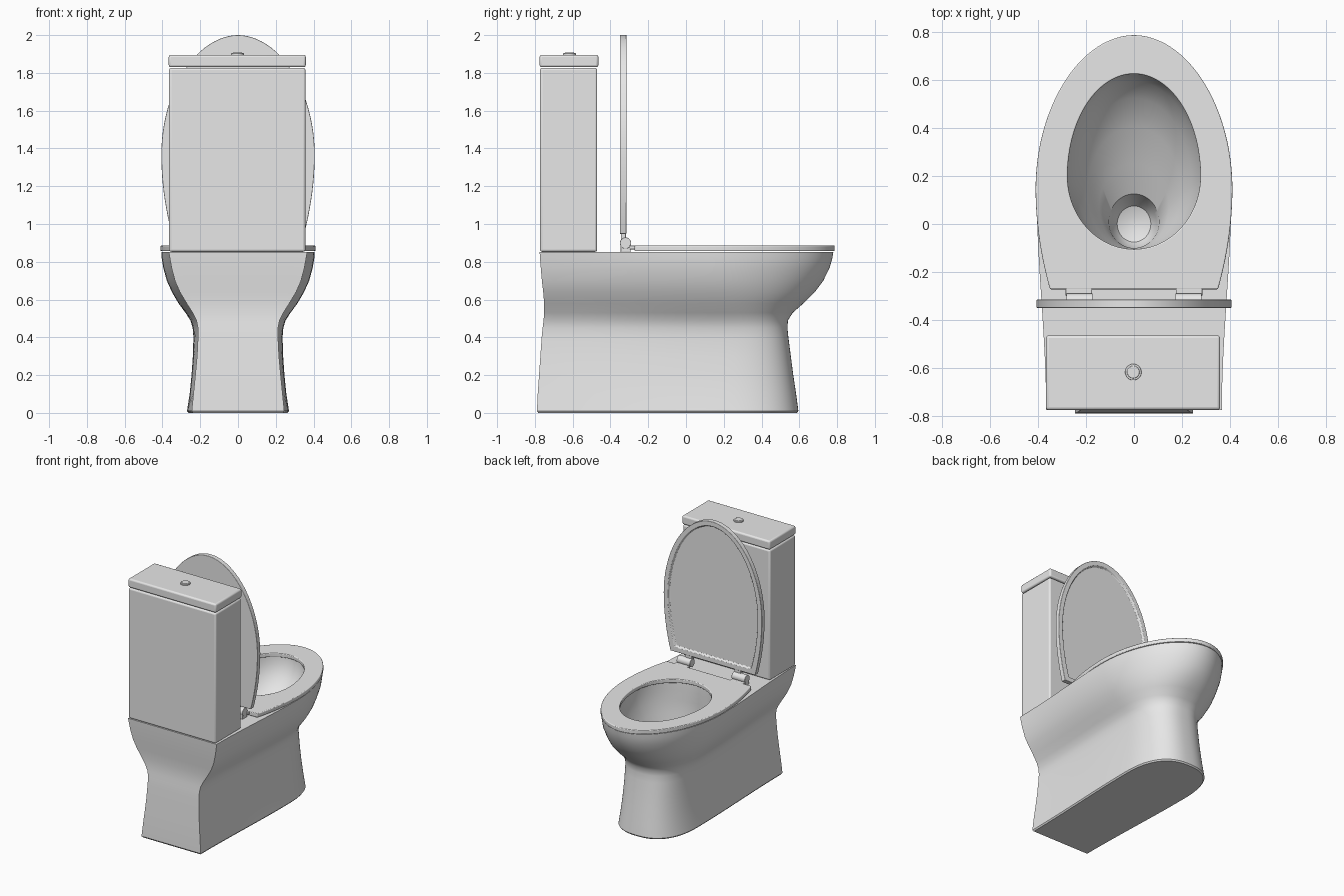
import bpy, bmesh, math
from math import pi, sin, cos, atan2

if "Cube" in bpy.data.objects:
    bpy.data.objects.remove(bpy.data.objects["Cube"])

white = bpy.data.materials.new("white ceramic")
white.diffuse_color = (0.8, 0.8, 0.8, 1)
white.use_nodes = True
white.node_tree.nodes["Principled BSDF"].inputs["Base Color"].default_value = white.diffuse_color


def finish(obj, bevel=0, angle=32):
    """Material, optional bevel, smooth shading with sharp edges."""
    obj.data.materials.append(white)
    if bevel:
        m = obj.modifiers.new("bevel", 'BEVEL')
        m.width, m.segments, m.limit_method = bevel, 3, 'ANGLE'
        m.angle_limit = math.radians(50)
    bpy.ops.object.select_all(action='DESELECT')
    obj.select_set(True)
    bpy.context.view_layer.objects.active = obj
    bpy.ops.object.shade_smooth_by_angle(angle=math.radians(angle))
    return obj


def loft(name, rings, caps=True, closed=False, bevel=0):
    """Skin a list of rings that have equal point counts."""
    bm = bmesh.new()
    vr = [[bm.verts.new(p) for p in r] for r in rings]
    n = len(vr[0])
    pairs = list(zip(vr, vr[1:])) + ([(vr[-1], vr[0])] if closed else [])
    for a, b in pairs:
        for i in range(n):
            j = (i + 1) % n
            bm.faces.new((a[i], a[j], b[j], b[i]))
    if caps:
        bm.faces.new(vr[0][::-1])
        bm.faces.new(vr[-1])
    bmesh.ops.recalc_face_normals(bm, faces=bm.faces)
    me = bpy.data.meshes.new(name)
    bm.to_mesh(me)
    bm.free()
    obj = bpy.data.objects.new(name, me)
    bpy.context.collection.objects.link(obj)
    return finish(obj, bevel)


def outline(yb, yf, wb, wf, yc, n=2.0, ease=2):
    """D shape: flat back, easing sides, (super)elliptical front."""
    pts = []
    for i in range(49):
        t = pi * i / 48
        c, s = cos(t), max(sin(t), 0)
        pts.append((math.copysign(wf * abs(c) ** (2 / n), c), yc + (yf - yc) * s ** (2 / n)))
    side = []
    for i in range(1, 17):
        s = i / 16
        e = s * s if ease == 2 else s * s * (3 - 2 * s)
        side.append((wf + (wb - wf) * e, yc + (yb - yc) * s))
    pts += [(-x, y) for x, y in side]
    pts += [(-wb + 2 * wb * i / 12, yb) for i in range(1, 12)]
    return pts + side[::-1]


def at(pts, z):
    return [(x, y, z) for x, y in pts]


def egg(pts, cy, a, up, down, z):
    """Egg ring whose points line up radially with the outline."""
    out = []
    for x, y in pts:
        t = atan2(y - 0.2, x)
        out.append((a * cos(t), cy + (up if sin(t) > 0 else down) * sin(t), z))
    return out


# Pedestal and bowl: z, back y, front y, back half width, front half width, centre, squareness
sections = [
    (0.00, -0.782, 0.587, 0.238, 0.262, 0.22, 2.5),
    (0.01, -0.789, 0.595, 0.245, 0.270, 0.22, 2.5),
    (0.10, -0.785, 0.583, 0.236, 0.256, 0.22, 2.5),
    (0.20, -0.778, 0.568, 0.226, 0.246, 0.22, 2.5),
    (0.30, -0.771, 0.555, 0.217, 0.239, 0.22, 2.5),
    (0.40, -0.764, 0.542, 0.212, 0.236, 0.22, 2.5),
    (0.45, -0.759, 0.537, 0.212, 0.240, 0.21, 2.45),
    (0.49, -0.754, 0.540, 0.220, 0.252, 0.20, 2.4),
    (0.53, -0.751, 0.565, 0.240, 0.278, 0.19, 2.3),
    (0.58, -0.751, 0.622, 0.272, 0.315, 0.18, 2.2),
    (0.64, -0.756, 0.682, 0.308, 0.350, 0.17, 2.1),
    (0.70, -0.763, 0.727, 0.334, 0.377, 0.16, 2.0),
    (0.77, -0.769, 0.761, 0.352, 0.396, 0.15, 2.0),
    (0.82, -0.773, 0.775, 0.361, 0.404, 0.15, 1.97),
    (0.853, -0.775, 0.780, 0.366, 0.406, 0.15, 1.95),
]
rings = [at(outline(*s[1:], ease=3), s[0]) for s in sections]
top = outline(*sections[-1][1:], ease=3)
for z, cy, a, up, down in [
    (0.853, 0.20, 0.290, 0.435, 0.315), (0.80, 0.20, 0.288, 0.430, 0.313),
    (0.72, 0.19, 0.272, 0.405, 0.305), (0.64, 0.17, 0.240, 0.355, 0.285),
    (0.56, 0.13, 0.195, 0.275, 0.240), (0.49, 0.07, 0.145, 0.180, 0.175),
    (0.43, 0.01, 0.105, 0.115, 0.110), (0.37, 0.00, 0.095, 0.100, 0.100),
    (0.33, 0.00, 0.070, 0.075, 0.075), (0.315, 0.00, 0.030, 0.030, 0.030),
]:
    rings.append(egg(top, cy, a, up, down, z))
loft("bowl_body", rings)

# Seat ring
so = outline(-0.272, 0.787, 0.350, 0.410, 0.15, 1.95)
hole = (0.20, 0.277, 0.425, 0.305)
loft("seat", [at(so, 0.856), at(so, 0.886), egg(so, *hole, 0.886), egg(so, *hole, 0.856)],
     caps=False, closed=True, bevel=0.005)


# Raised lid with a recessed inner panel
def upright(inset, y):
    o = outline(-0.272 + inset, 0.780 - inset, 0.350 - inset, 0.406 - inset, 0.15, 1.95)
    return [(x, y, 1.22 + v) for x, v in o]


loft("seat_lid", [upright(0, -0.350), upright(0, -0.315), upright(0.035, -0.315),
                  upright(0.042, -0.330)], bevel=0.003)


def box(name, lo, hi, bevel):
    bpy.ops.mesh.primitive_cube_add(size=1, location=[(a + b) / 2 for a, b in zip(lo, hi)])
    o = bpy.context.object
    o.name = name
    o.scale = [b - a for a, b in zip(lo, hi)]
    bpy.ops.object.transform_apply(location=False, rotation=False, scale=True)
    return finish(o, bevel)


def cyl(name, loc, r, depth, rot=(0, 0, 0), bevel=0.003):
    bpy.ops.mesh.primitive_cylinder_add(vertices=32, radius=r, depth=depth, location=loc, rotation=rot)
    o = bpy.context.object
    o.name = name
    return finish(o, bevel)


# Tank, tank lid and flush button
box("tank", (-0.365, -0.773, 0.853), (0.357, -0.470, 1.826), 0.012)
box("tank_lid", (-0.367, -0.775, 1.830), (0.359, -0.464, 1.896), 0.012)
cyl("button_ring", (-0.003, -0.617, 1.897), 0.034, 0.014)
cyl("button", (-0.003, -0.617, 1.900), 0.026, 0.014)

# Hinges: barrel, post, seat tab and lid tab on each side
for side, s in (("left", -1), ("right", 1)):
    def span(a, b):
        return sorted((s * a, s * b))
    cyl(f"{side}_hinge_barrel", (s * 0.227, -0.320, 0.899), 0.030, 0.11, (0, pi / 2, 0))
    x0, x1 = span(0.23, 0.28)
    box(f"{side}_hinge_post", (x0, -0.347, 0.850), (x1, -0.293, 0.900), 0.004)
    x0, x1 = span(0.175, 0.285)
    box(f"{side}_seat_tab", (x0, -0.300, 0.866), (x1, -0.265, 0.886), 0.004)
    x0, x1 = span(0.175, 0.228)
    box(f"{side}_lid_tab", (x0, -0.345, 0.900), (x1, -0.318, 0.960), 0.004)
